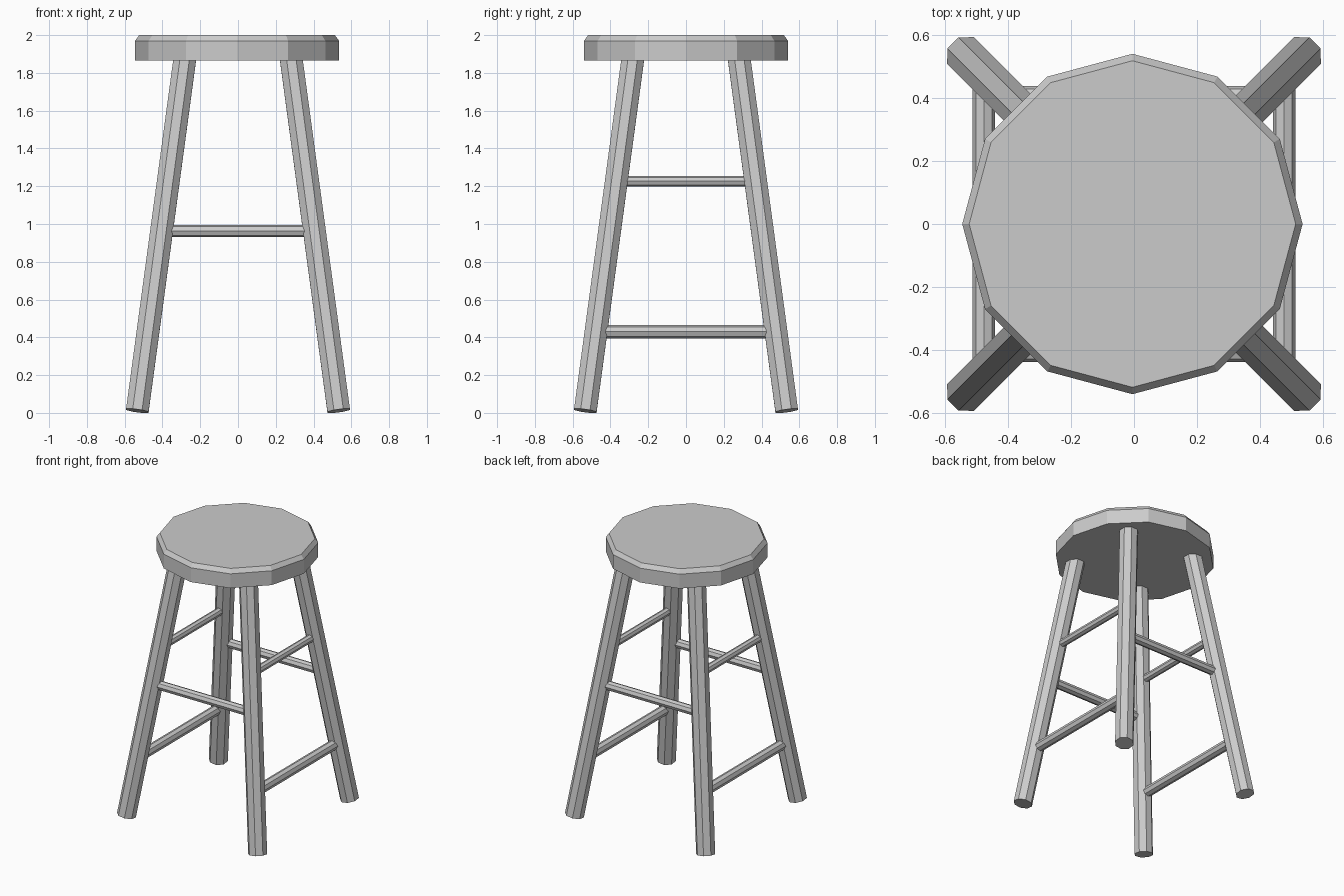
import bpy
import bmesh
import math
from mathutils import Vector, Matrix

cube = bpy.data.objects.get("Cube")
if cube:
    bpy.data.objects.remove(cube, do_unlink=True)

# Plain grey wood
wood = bpy.data.materials.new("plain grey")
wood.use_nodes = True
GREY = (0.6, 0.6, 0.6, 1.0)
wood.diffuse_color = GREY
wood.node_tree.nodes["Principled BSDF"].inputs["Base Color"].default_value = GREY


def lathe(name, profile, sides, turn=0.0, matrix=None):
    """Closed faceted solid from (radius, height) rings, bottom to top."""
    bm = bmesh.new()
    rings = []
    for r, z in profile:
        angles = [turn + math.tau * i / sides for i in range(sides)]
        rings.append([bm.verts.new((r * math.cos(a), r * math.sin(a), z)) for a in angles])
    for low, high in zip(rings, rings[1:]):
        for i in range(sides):
            j = (i + 1) % sides
            bm.faces.new((low[i], low[j], high[j], high[i]))
    bm.faces.new(rings[0][::-1])
    bm.faces.new(rings[-1])
    if matrix:
        bm.transform(matrix)
    mesh = bpy.data.meshes.new(name)
    bm.to_mesh(mesh)
    bm.free()
    mesh.materials.append(wood)
    obj = bpy.data.objects.new(name, mesh)
    bpy.context.collection.objects.link(obj)
    return obj


def rod(name, start, end, radius, side, turn=0.0):
    """Eight-sided rod between two points; a corner faces `side` when turn is 0."""
    start, end = Vector(start), Vector(end)
    axis = (end - start).normalized()
    y = axis.cross(Vector(side)).normalized()
    x = y.cross(axis)
    frame = Matrix((x, y, axis)).transposed().to_4x4()
    matrix = Matrix.Translation(start) @ frame
    return lathe(name, [(radius, 0), (radius, (end - start).length)], 8, turn, matrix)


# Splayed leg axis: offset from centre at a given height
FOOT_Z, LEG_TOP = 0.011, 1.9


def splay(z):
    return 0.533 - 0.135 * (z - FOOT_Z)


# Seat with chamfered top rim
lathe("seat", [(0.54, 1.865), (0.54, 1.97), (0.518, 2.0)], 12,
      matrix=Matrix.Translation((-0.005, 0, 0)))

# Legs, each with a flat side facing outwards
for sy, depth in ((-1, "front"), (1, "back")):
    for sx, side in ((1, "left"), (-1, "right")):
        foot, top = splay(FOOT_Z), splay(LEG_TOP)
        rod(f"{depth}_{side}_leg", (sx * foot, sy * foot, FOOT_Z),
            (sx * top, sy * top, LEG_TOP), 0.065, (sx, sy, 0), math.pi / 8)

# Front and back rungs
z = 0.963
d = splay(z)
for s, name in ((-1, "front_rung"), (1, "back_rung")):
    rod(name, (-d, s * d, z), (d, s * d, z), 0.033, (0, 0, 1))

# Lower and upper side rungs
for z, radius, level in ((0.43, 0.036, "lower"), (1.227, 0.028, "upper")):
    d = splay(z)
    for s, side in ((1, "left"), (-1, "right")):
        rod(f"{level}_{side}_rung", (s * d, -d, z), (s * d, d, z), radius, (0, 0, 1))
